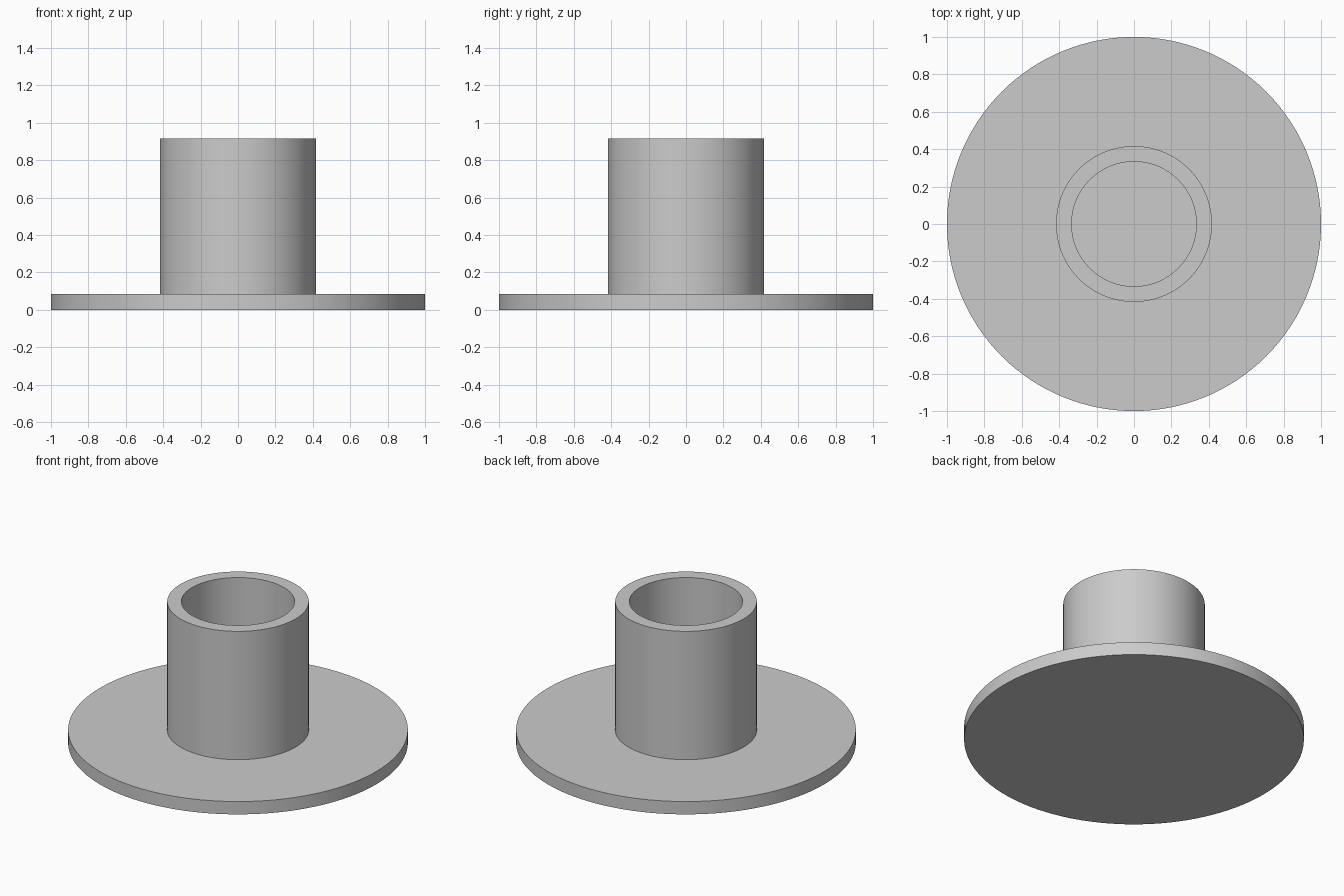
import bpy, bmesh, math

cube = bpy.data.objects.get("Cube")
if cube:
    bpy.data.objects.remove(cube, do_unlink=True)

SEGMENTS = 128
UNIT = 1 / 12          # wall and flange thickness
FLANGE_R, TUBE_R, BORE_R = 12 * UNIT, 5 * UNIT, 4 * UNIT
FLANGE_TOP, TUBE_TOP = UNIT, 11 * UNIT

# Plain grey material
grey = bpy.data.materials.new("plain grey")
grey.use_nodes = True
colour = (0.6, 0.6, 0.6, 1)
grey.diffuse_color = colour
grey.node_tree.nodes["Principled BSDF"].inputs["Base Color"].default_value = colour


def lathe(name, profile):
    """Spin a (radius, height) profile around z into a closed solid."""
    bm = bmesh.new()
    verts = [bm.verts.new((r, 0, z)) for r, z in profile]
    edges = [bm.edges.new(pair) for pair in zip(verts, verts[1:])]
    bmesh.ops.spin(bm, geom=verts + edges, cent=(0, 0, 0), axis=(0, 0, 1),
                   angle=math.tau, steps=SEGMENTS, use_duplicate=False)
    bmesh.ops.remove_doubles(bm, verts=bm.verts, dist=1e-4)
    bmesh.ops.recalc_face_normals(bm, faces=bm.faces)
    mesh = bpy.data.meshes.new(name)
    bm.to_mesh(mesh)
    bm.free()
    mesh.materials.append(grey)
    obj = bpy.data.objects.new(name, mesh)
    bpy.context.collection.objects.link(obj)
    bpy.ops.object.select_all(action="DESELECT")
    obj.select_set(True)
    bpy.context.view_layer.objects.active = obj
    bpy.ops.object.shade_smooth_by_angle(angle=math.radians(30))
    return obj


# Round flange with an open-topped tube; the flange closes the bore
lathe("flanged_tube", [
    (0, 0), (FLANGE_R, 0), (FLANGE_R, FLANGE_TOP),
    (TUBE_R, FLANGE_TOP), (TUBE_R, TUBE_TOP),
    (BORE_R, TUBE_TOP), (BORE_R, FLANGE_TOP), (0, FLANGE_TOP),
])
